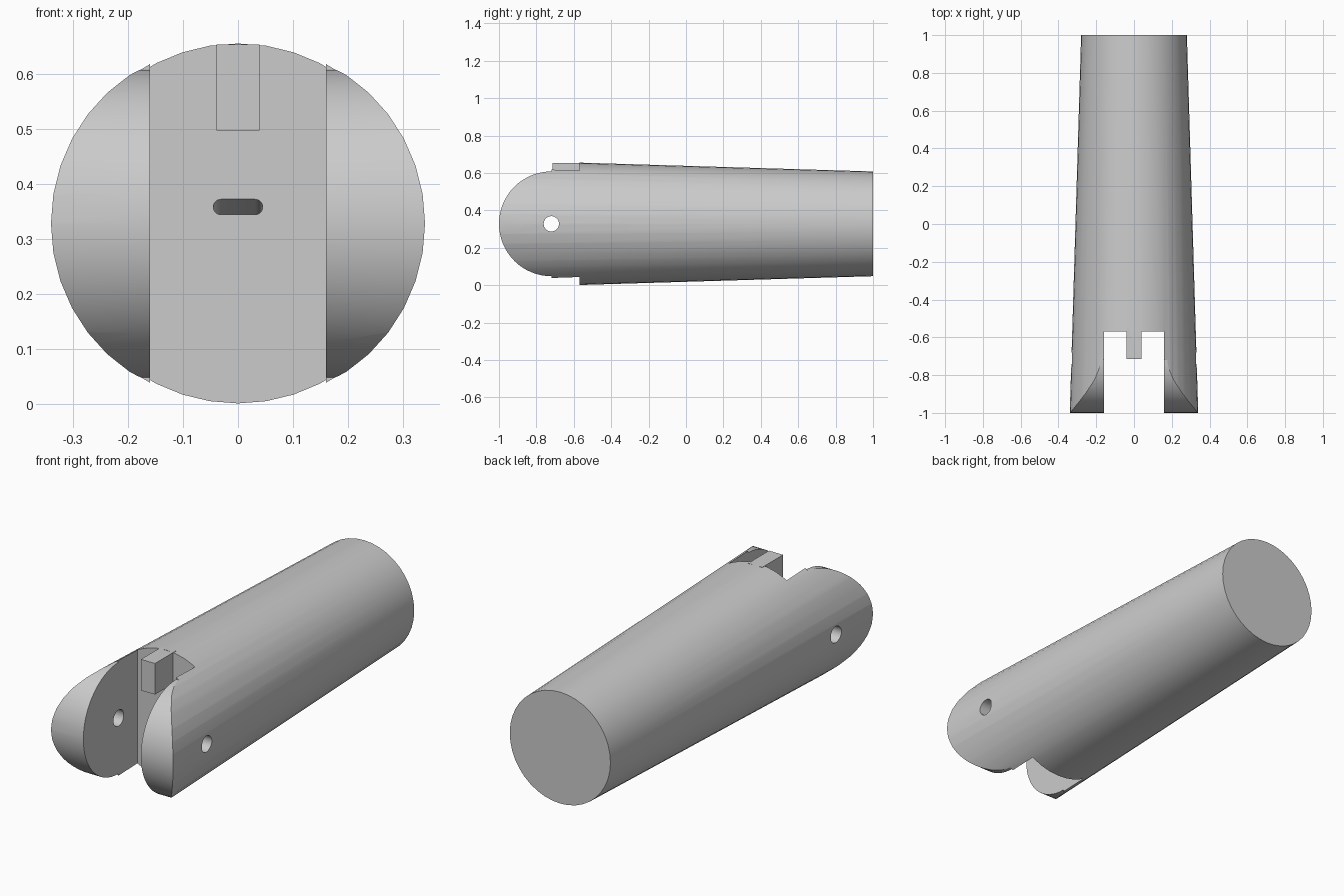
import bpy, bmesh, math
from mathutils import Matrix, Vector

AXIS_Z = 0.328      # height of the handle's centre line
PIVOT_Y = -0.72     # fork pivot position
SLOT_Y = -0.57      # floor of the fork slot

cube = bpy.data.objects.get("Cube")
if cube:
    bpy.data.objects.remove(cube, do_unlink=True)

grey = bpy.data.materials.new("plain_grey")
grey.use_nodes = True
colour = (0.6, 0.6, 0.6, 1)
grey.diffuse_color = colour
grey.node_tree.nodes["Principled BSDF"].inputs["Base Color"].default_value = colour


def add_object(name, bm):
    bmesh.ops.recalc_face_normals(bm, faces=bm.faces)
    mesh = bpy.data.meshes.new(name)
    bm.to_mesh(mesh)
    bm.free()
    mesh.materials.append(grey)
    obj = bpy.data.objects.new(name, mesh)
    bpy.context.collection.objects.link(obj)
    return obj


def cone(name, r1, r2, length, sides, matrix):
    bm = bmesh.new()
    bmesh.ops.create_cone(bm, cap_ends=True, segments=sides, radius1=r1,
                          radius2=r2, depth=length, matrix=matrix)
    return add_object(name, bm)


def box(name, low, high):
    low, high = Vector(low), Vector(high)
    bm = bmesh.new()
    bmesh.ops.create_cube(bm, size=1, matrix=Matrix.Translation((low + high) / 2)
                          @ Matrix.Diagonal((*(high - low), 1)))
    return add_object(name, bm)


def prism(name, points, sweep):
    bm = bmesh.new()
    face = bm.faces.new([bm.verts.new(p) for p in points])
    new = bmesh.ops.extrude_face_region(bm, geom=[face], use_keep_orig=True)["geom"]
    bmesh.ops.translate(bm, vec=sweep,
                        verts=[v for v in new if isinstance(v, bmesh.types.BMVert)])
    return add_object(name, bm)


def combine(target, tool, operation):
    tool.hide_render = True
    mod = target.modifiers.new(tool.name, "BOOLEAN")
    mod.operation, mod.solver, mod.object = operation, "EXACT", tool
    bpy.context.view_layer.objects.active = target
    bpy.ops.object.modifier_apply(modifier=mod.name)
    bpy.data.objects.remove(tool, do_unlink=True)


# Tapered round handle lying along y, wide end at the front
handle = cone("handle", 0.34, 0.28, 2, 40,
              Matrix.Translation((0, 0, AXIS_Z)) @ Matrix.Rotation(-math.pi / 2, 4, "X"))

# Slot that splits the front into two fork cheeks
combine(handle, box("slot", (-0.16, -1.2, -0.2), (0.16, SLOT_Y, 0.9)), "DIFFERENCE")

# Round off the cheek ends in side profile
arc = [math.pi / 2 + math.pi * i / 32 for i in range(33)]
profile = [(-0.5, PIVOT_Y + 0.28 * math.cos(a), AXIS_Z + 0.28 * math.sin(a)) for a in arc]
profile += [(-0.5, y, z) for y, z in
            ((PIVOT_Y, -0.1), (-1.1, -0.1), (-1.1, 0.8), (PIVOT_Y, 0.8))]
combine(handle, prism("end_rounding", profile, (1, 0, 0)), "DIFFERENCE")

# Pivot pin hole through both cheeks
combine(handle, cone("pin_hole", 0.041, 0.041, 1, 32,
                     Matrix.Translation((0, PIVOT_Y, AXIS_Z))
                     @ Matrix.Rotation(math.pi / 2, 4, "Y")), "DIFFERENCE")

# Stop tab standing out from the top of the slot floor
combine(handle, box("stop_tab", (-0.039, -0.715, 0.497), (0.039, SLOT_Y + 0.02, 0.6535)),
        "UNION")

# Small rounded pocket sloping down into the slot floor
ends = [math.pi * i / 12 - math.pi / 2 for i in range(13)]
pocket = [(s * (0.031 + 0.014 * math.cos(a)), SLOT_Y - 0.02, 0.366 + s * 0.014 * math.sin(a))
          for s in (1, -1) for a in ends]
combine(handle, prism("pocket", pocket, (0, 0.15, -0.06)), "DIFFERENCE")

# Smooth the curved sides, keep cut edges crisp
bpy.ops.object.select_all(action="DESELECT")
handle.select_set(True)
bpy.context.view_layer.objects.active = handle
bpy.ops.object.shade_smooth_by_angle(angle=math.radians(30))
